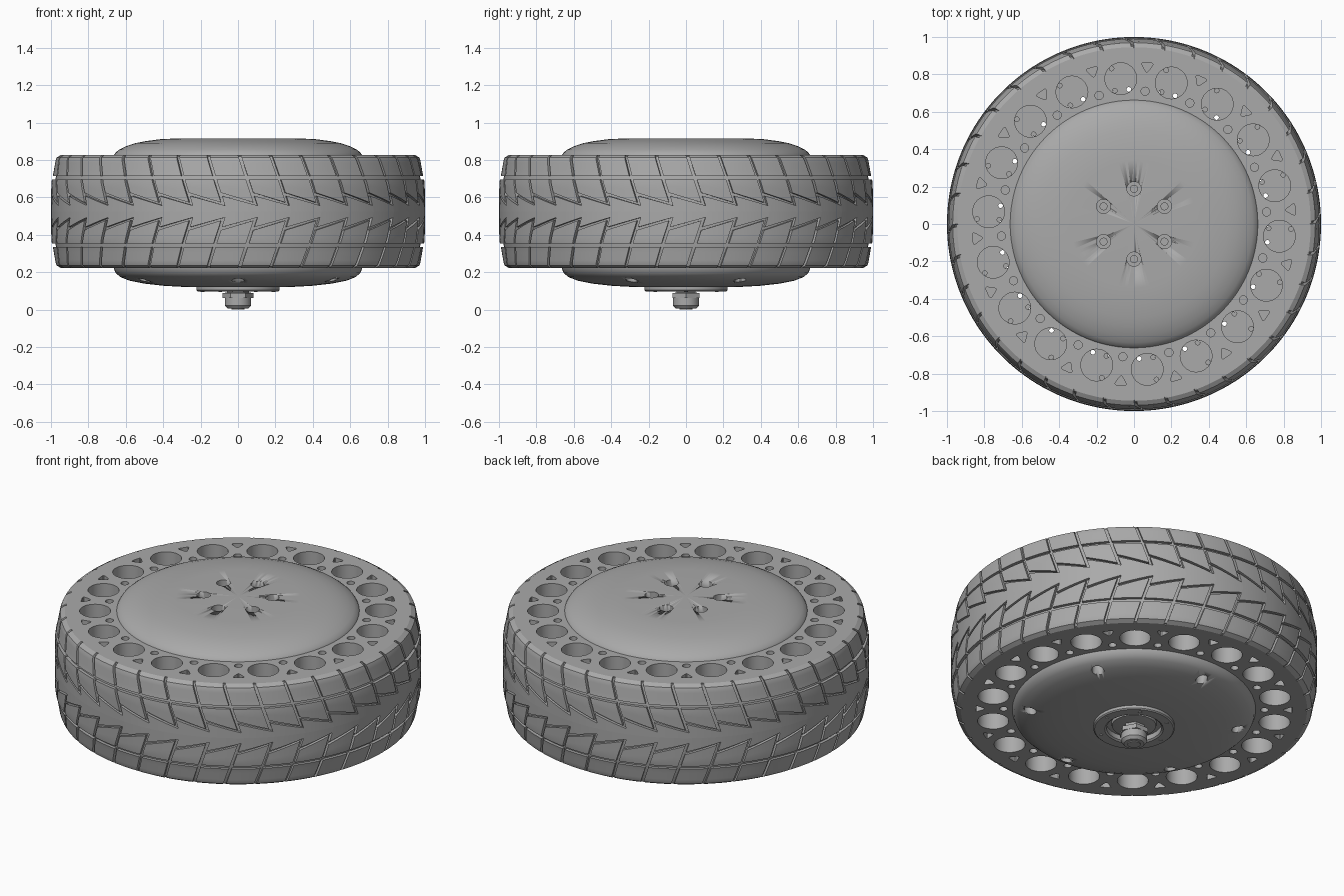
import bpy, bmesh, math
from math import sin, cos, pi, radians
from mathutils import Vector

if "Cube" in bpy.data.objects:
    bpy.data.objects.remove(bpy.data.objects["Cube"])

grey = bpy.data.materials.new("plain grey")
grey.use_nodes = True
COLOR = (0.4, 0.4, 0.4, 1)
grey.diffuse_color = COLOR
grey.node_tree.nodes["Principled BSDF"].inputs["Base Color"].default_value = COLOR

MID, HALF = 0.525, 0.303          # tyre mid height and half width


def finish(name, mesh, angle=30):
    mesh.materials.clear()
    mesh.materials.append(grey)
    ob = bpy.data.objects.new(name, mesh)
    bpy.context.collection.objects.link(ob)
    bpy.ops.object.select_all(action='DESELECT')
    ob.select_set(True)
    bpy.context.view_layer.objects.active = ob
    bpy.ops.object.shade_smooth_by_angle(angle=radians(angle))
    return ob


def from_bmesh(name, bm, angle=30):
    bmesh.ops.recalc_face_normals(bm, faces=bm.faces)
    mesh = bpy.data.meshes.new(name)
    bm.to_mesh(mesh)
    bm.free()
    return finish(name, mesh, angle)


def lathe(name, profile, sides=128, angle=30):
    """Revolve (radius, height) points; points on the axis close the shape."""
    bm = bmesh.new()
    verts = [bm.verts.new((r, 0, z)) for r, z in profile]
    edges = [bm.edges.new(p) for p in zip(verts, verts[1:])]
    bmesh.ops.spin(bm, geom=verts + edges, axis=(0, 0, 1), cent=(0, 0, 0),
                   angle=2 * pi, steps=sides)
    bmesh.ops.remove_doubles(bm, verts=bm.verts, dist=1e-4)
    return from_bmesh(name, bm, angle)


def circle(r, n, cx=0, cy=0):
    return [(cx + r * cos(2 * pi * i / n), cy + r * sin(2 * pi * i / n)) for i in range(n)]


def plate(name, loops, z0, z1):
    """Extrude a flat outline with holes between two heights."""
    cu = bpy.data.curves.new(name, 'CURVE')
    cu.dimensions, cu.fill_mode = '2D', 'BOTH'
    cu.extrude = (z1 - z0) / 2
    for pts in loops:
        sp = cu.splines.new('POLY')
        sp.points.add(len(pts) - 1)
        for p, (x, y) in zip(sp.points, pts):
            p.co = (x, y, 0, 1)
        sp.use_cyclic_u = True
    tmp = bpy.data.objects.new(name, cu)
    bpy.context.collection.objects.link(tmp)
    dg = bpy.context.evaluated_depsgraph_get()
    mesh = bpy.data.meshes.new_from_object(tmp.evaluated_get(dg))
    bpy.data.objects.remove(tmp)
    bm = bmesh.new()
    bm.from_mesh(mesh)
    bmesh.ops.remove_doubles(bm, verts=bm.verts, dist=1e-5)
    bmesh.ops.translate(bm, verts=bm.verts, vec=(0, 0, (z0 + z1) / 2))
    return from_bmesh(name, bm)


def polar(r, deg):
    return r * cos(radians(deg)), r * sin(radians(deg))


# Airless tyre body: two perforated halves either side of a thin web
def rim_loops(phase):
    loops = [circle(0.94, 144), circle(0.64, 96)]
    for k in range(18):
        a = phase + 20 * k
        loops.append(circle(0.085, 32, *polar(0.78, a)))
        loops.append(circle(0.022, 16, *polar(0.712, a + 10)))
        # rounded triangle between the large holes
        corners = [Vector(polar(0.808, a + 10)), Vector(polar(0.866, a + 12.4)),
                   Vector(polar(0.866, a + 7.6))]
        tri = []
        for i, c in enumerate(corners):
            p, n = corners[i - 1], corners[(i + 1) % 3]
            s, e = c.lerp(p, 0.25), c.lerp(n, 0.25)
            tri += [tuple(s.lerp(c, t).lerp(c.lerp(e, t), t)) for t in (0, 0.33, 0.67, 1)]
        loops.append(tri)
    return loops


plate("upper_tyre_body", rim_loops(15.2), MID + 0.01, MID + HALF)
plate("lower_tyre_body", rim_loops(10.5), MID - HALF, MID - 0.01)
web = [circle(0.94, 96), circle(0.64, 96)]
for k in range(18):
    for r, off in ((0.72, 3), (0.72, -3), (0.84, 3)):
        web.append(circle(0.013, 8, *polar(r, 15.2 + 20 * k + off)))
plate("tyre_web", web, MID - 0.01, MID + 0.01)


# Tread: groove floor plus raised blocks
CROWN = [(0, 1.0), (0.16, 0.998), (0.2, 0.988), (0.28, 0.974), (0.295, 0.966), (HALF, 0.945)]


def crown(z):
    d = min(abs(z - MID), HALF)
    for (d0, r0), (d1, r1) in zip(CROWN, CROWN[1:]):
        if d <= d1 + 1e-9:
            return r0 + (r1 - r0) * (d - d0) / (d1 - d0)
    return CROWN[-1][1]


DEPTH = 0.018
floor = [(0.93, MID - HALF + 0.003)]
floor += [(crown(MID + d) - DEPTH, MID + d) for d in (-0.295, -0.28, -0.2, -0.16, 0, 0.16, 0.2, 0.28, 0.295)]
floor += [(0.93, MID + HALF - 0.003)]
lathe("tread_floor", floor, 144)

COUNT = 36
STEP = 2 * pi / COUNT
START = radians(-90 + 2.65) + 0.33 * 0.185
GAP = 0.016


def block(bm, a0, a1, low, high, rows, cols=5):
    """Raised patch on the crown; low and high give the edge heights at u."""
    grid = []
    for j in range(rows + 1):
        row = []
        for i in range(cols + 1):
            u = i / cols
            z = low(u) + (high(u) - low(u)) * j / rows
            a = a0 + (a1 - a0) * u - 0.33 * abs(z - MID)
            r = crown(z)
            row.append(bm.verts.new((r * cos(a), r * sin(a), z)))
        grid.append(row)
    for lo, hi in zip(grid, grid[1:]):
        for i in range(cols):
            bm.faces.new((lo[i], lo[i + 1], hi[i + 1], hi[i]))
    rim = grid[0] + [r[-1] for r in grid[1:-1]] + grid[-1][::-1] + [r[0] for r in grid[-2:0:-1]]
    inner = []
    for v in rim:
        k = 1 - (DEPTH + 0.01) / math.hypot(v.co.x, v.co.y)
        inner.append(bm.verts.new((v.co.x * k, v.co.y * k, v.co.z)))
    for i in range(len(rim)):
        j = (i + 1) % len(rim)
        bm.faces.new((rim[j], rim[i], inner[i], inner[j]))


def tooth(u):                     # sawtooth edge measured from mid height
    return 0.1 - 0.052 * u


shoulder, teeth, centre = bmesh.new(), bmesh.new(), bmesh.new()
for k in range(COUNT):
    a = START + k * STEP
    for s in (1, -1):
        block(shoulder, a + GAP / 2, a + STEP - GAP / 2, lambda u: MID + s * 0.19,
              lambda u: MID + s * HALF, 8)
        block(teeth, a + GAP / 2, a + STEP - GAP / 2, lambda u: MID + s * tooth(u),
              lambda u: MID + s * 0.172, 4)
        block(centre, a + GAP / 2, a + STEP + GAP / 2, lambda u: MID,
              lambda u: MID + s * (tooth(u) - GAP), 3)
from_bmesh("shoulder_blocks", shoulder)
from_bmesh("tooth_blocks", teeth)
from_bmesh("centre_band", centre)


# Hub shell with bolt recesses on top and vent holes underneath
hub = lathe("hub_shell", [
    (0, 0.135), (0.16, 0.135), (0.16, 0.12), (0.28, 0.121), (0.4, 0.128), (0.5, 0.139),
    (0.58, 0.155), (0.63, 0.175), (0.655, 0.197), (0.667, 0.23), (0.667, 0.82),
    (0.655, 0.84), (0.635, 0.855), (0.6, 0.873), (0.55, 0.89), (0.5, 0.9),
    (0.42, 0.911), (0.34, 0.915), (0, 0.915)], 128, 40)


def cylinder(bm, r, z0, z1, x=0, y=0, sides=24):
    new = bmesh.ops.create_cone(bm, cap_ends=True, segments=sides, radius1=r, radius2=r,
                                depth=z1 - z0)["verts"]
    bmesh.ops.translate(bm, verts=new, vec=(x, y, (z0 + z1) / 2))


cut, bolts, screws = bmesh.new(), bmesh.new(), bmesh.new()
for k in range(6):
    x, y = polar(0.188, 90 + 60 * k)
    cylinder(cut, 0.038, 0.875, 0.95, x, y)
    cylinder(bolts, 0.021, 0.86, 0.885, x, y)
    cylinder(cut, 0.033, 0.05, 0.21, *polar(0.575, 30 + 60 * k))
    cylinder(screws, 0.01, 0.094, 0.11, *polar(0.19, 60 * k), 12)
cutter = from_bmesh("hub_hole_cutter", cut)
cutter.hide_render = True
mod = hub.modifiers.new("holes", 'BOOLEAN')
mod.object, mod.operation, mod.solver = cutter, 'DIFFERENCE', 'EXACT'
bpy.context.view_layer.objects.active = hub
bpy.ops.object.modifier_apply(modifier=mod.name)
bpy.data.objects.remove(cutter)
from_bmesh("hub_bolts", bolts)
from_bmesh("flange_screws", screws)

# Axle flange, washer, hex nut and shaft end
lathe("axle_flange", [(0.15, 0.14), (0.15, 0.105), (0.16, 0.098), (0.215, 0.098),
                      (0.222, 0.104), (0.222, 0.125)], 64)
lathe("bearing_cap", [(0.125, 0.14), (0.12, 0.118), (0.08, 0.112), (0, 0.112)], 48)
lathe("axle_washer", [(0, 0.12), (0.06, 0.12), (0.06, 0.092), (0.082, 0.088),
                      (0.082, 0.062), (0, 0.062)], 6, 20)
lathe("axle_nut", [(0, 0.08), (0.07, 0.08), (0.07, 0.022), (0.055, 0.005), (0.035, 0.005),
                   (0.035, 0), (0, 0)], 32)
